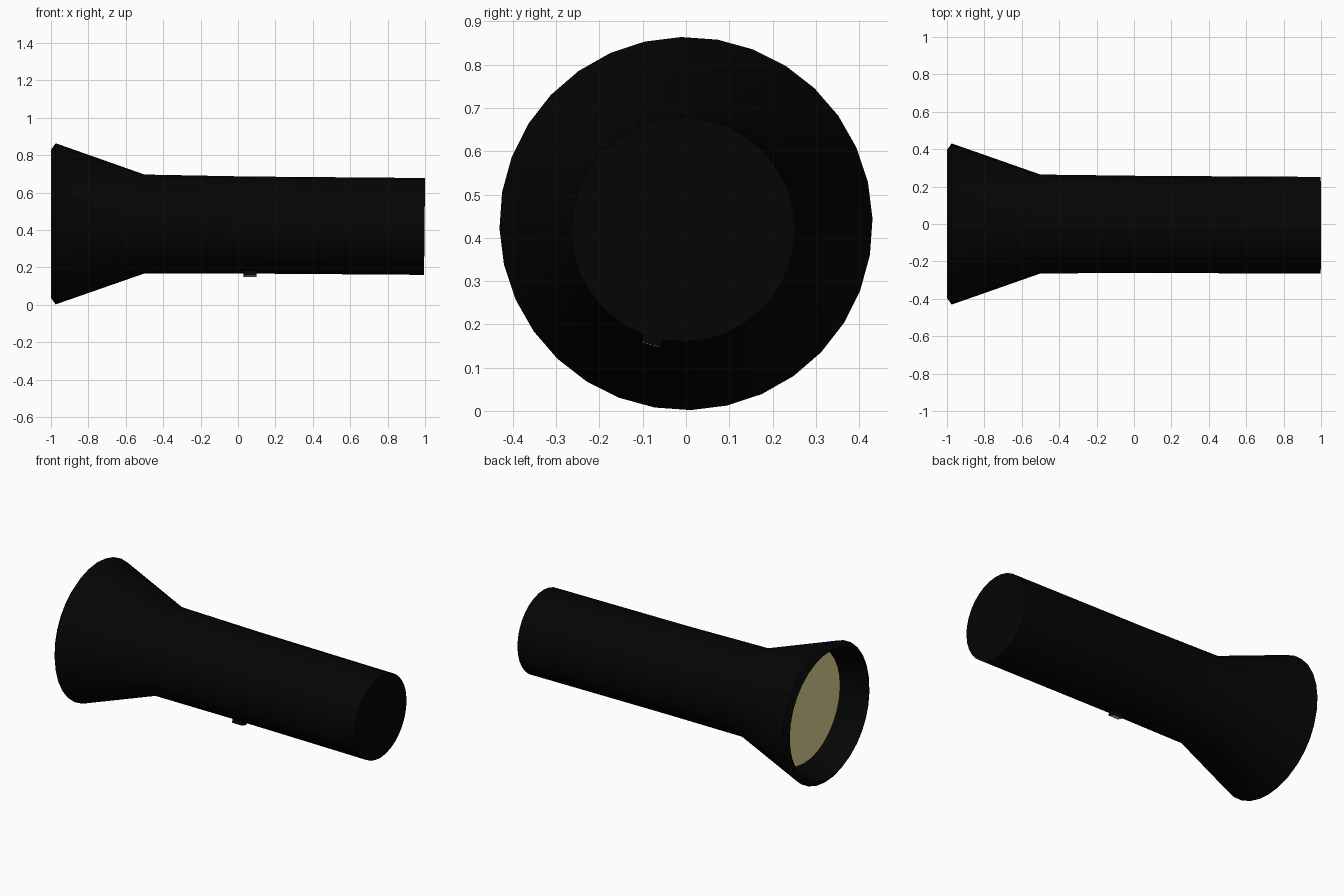
import bpy, bmesh, math
from mathutils import Matrix, Vector

if "Cube" in bpy.data.objects:
    bpy.data.objects.remove(bpy.data.objects["Cube"])

SIDES = 32
OFFSET = math.radians(-1.5)


def material(name, rgb):
    m = bpy.data.materials.new(name)
    m.diffuse_color = (*rgb, 1)
    m.use_nodes = True
    m.node_tree.nodes["Principled BSDF"].inputs["Base Color"].default_value = m.diffuse_color
    return m


black = material("matte black", (0.0015, 0.0015, 0.0015))
cream = material("lens cream", (0.75, 0.69, 0.31))


def add_object(name, bm, mat, smooth=False):
    bmesh.ops.recalc_face_normals(bm, faces=bm.faces)
    me = bpy.data.meshes.new(name)
    bm.to_mesh(me)
    bm.free()
    me.materials.append(mat)
    ob = bpy.data.objects.new(name, me)
    bpy.context.collection.objects.link(ob)
    if smooth:
        bpy.ops.object.select_all(action='DESELECT')
        ob.select_set(True)
        bpy.context.view_layer.objects.active = ob
        bpy.ops.object.shade_smooth_by_angle(angle=math.radians(30))
    return ob


def ring(bm, x, r, cy, cz, tilt=0.0):
    verts = []
    for i in range(SIDES):
        a = OFFSET + 2 * math.pi * i / SIDES
        dy, dz = r * math.sin(a), r * math.cos(a)
        verts.append(bm.verts.new((x + tilt * (dz - r), cy + dy, cz + dz)))
    return verts


def tube(name, profile, mat, cap_end=False):
    bm = bmesh.new()
    rings = [ring(bm, *p) for p in profile]
    for a, b in zip(rings, rings[1:]):
        for i in range(SIDES):
            j = (i + 1) % SIDES
            bm.faces.new((a[i], a[j], b[j], b[i]))
    if cap_end:
        bm.faces.new(rings[-1])
    return add_object(name, bm, mat, True)


# Casing: reflector wall, bevelled rim, flared head and slightly drooping handle
LENS = (-0.825, 0.354, 0.0, 0.433)
tube("casing", [
    LENS,
    (-1.0, 0.396, 0.0, 0.433),
    (-0.975, 0.431, 0.0, 0.433),
    (-0.5, 0.2645, 0.0, 0.432),
    (0.05, 0.2595, -0.002, 0.4265),
    (1.0, 0.259, -0.007, 0.419, 0.01),
], black, cap_end=True)

# Recessed lens disc
bm = bmesh.new()
bm.faces.new(ring(bm, *LENS))
lens = add_object("lens", bm, cream)
if lens.data.polygons[0].normal.x > 0:
    lens.data.flip_normals()

# Switch: small housing with a thin pale plate, tangent to the underside
angle = math.radians(16)
outward = Vector((0, -math.sin(angle), -math.cos(angle)))


def switch_part(name, size, radius, mat):
    bm = bmesh.new()
    bmesh.ops.create_cube(bm, size=1)
    centre = Vector((0.065, -0.002, 0.428)) + outward * (radius - size[2] / 2)
    bm.transform(Matrix.Translation(centre) @ Matrix.Rotation(-angle, 4, 'X')
                 @ Matrix.Diagonal((*size, 1)))
    add_object(name, bm, mat)


switch_part("switch_housing", (0.07, 0.046, 0.04), 0.285, black)
switch_part("switch_plate", (0.06, 0.038, 0.002), 0.2862, cream)
